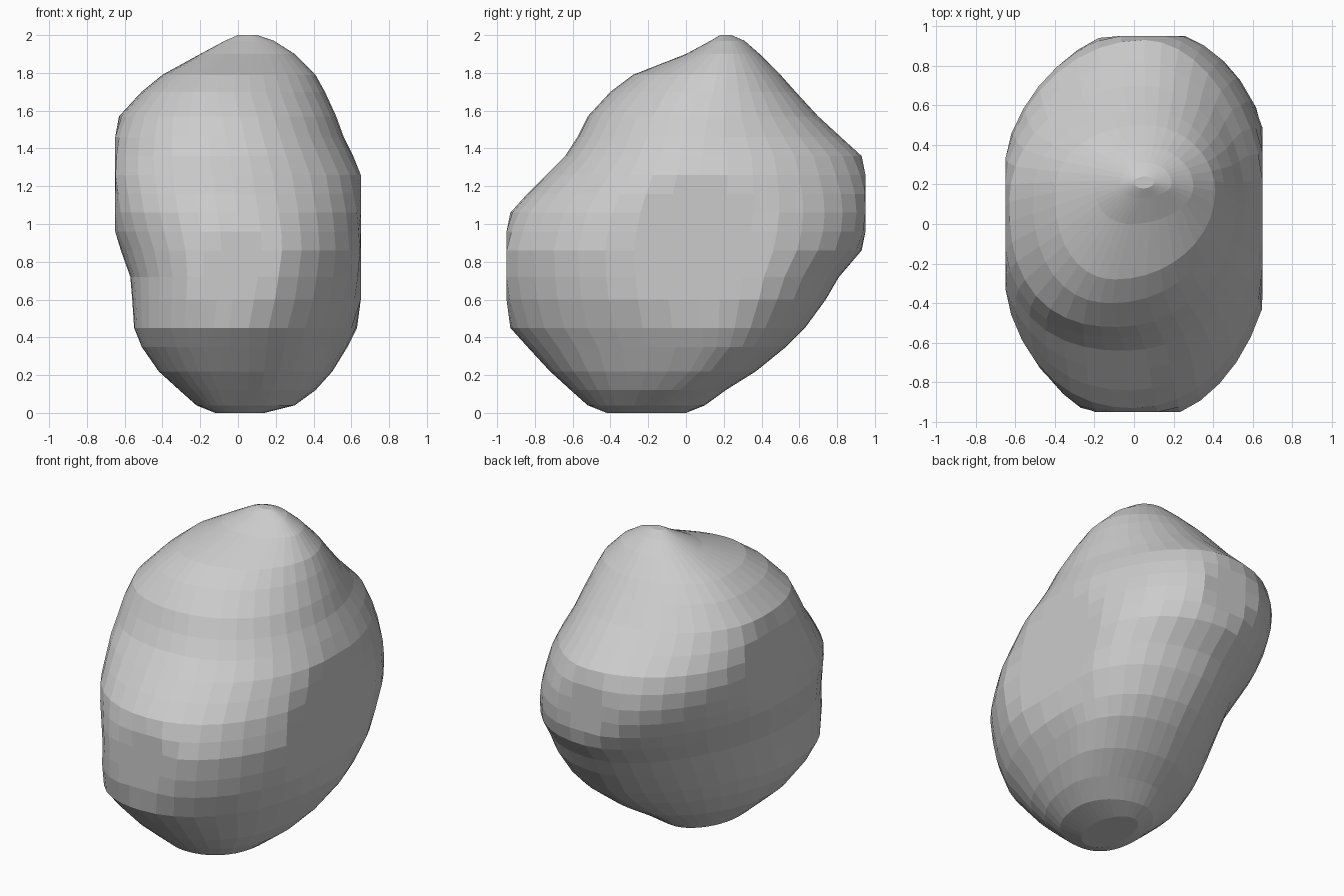
import bpy, bmesh, math

if "Cube" in bpy.data.objects:
    bpy.data.objects.remove(bpy.data.objects["Cube"])

# Slices of the boulder: z, left x, right x, front y, back y
# (values past the bounding box are clamped, giving the flat worn faces)
SLICES = [
    (0.00, -.12, .14, -.42, .00), (0.04, -.22, .30, -.52, .10),
    (0.12, -.31, .41, -.61, .21), (0.22, -.42, .50, -.72, .37),
    (0.35, -.51, .58, -.84, .53), (0.45, -.55, .63, -.93, .63),
    (0.60, -.56, .69, -.98, .74), (0.72, -.57, .71, -1.0, .81),
    (0.86, -.62, .72, -1.0, .93), (0.96, -.66, .71, -.97, .97),
    (1.06, -.68, .70, -.93, .99), (1.16, -.69, .68, -.84, .99),
    (1.26, -.70, .66, -.74, .97), (1.36, -.69, .61, -.64, .93),
    (1.46, -.67, .56, -.575, .82), (1.57, -.63, .52, -.52, .70),
    (1.70, -.51, .46, -.40, .58), (1.79, -.40, .41, -.28, .50),
    (1.90, -.20, .30, .00, .39), (1.97, -.07, .19, .13, .31),
    (2.00, .00, .10, .18, .24),
]
# Where each slice reaches furthest: (z, x) for front/back, (z, y) for left/right
FRONT_X = [(0, 0), (.45, -.05), (.9, .02), (1.4, -.05), (1.75, -.12), (2, .05)]
BACK_X = [(0, 0), (.4, .12), (1.1, .05), (2, .06)]
LEFT_Y = [(0, -.22), (.5, -.33), (1.2, .02), (2, .21)]
RIGHT_Y = [(0, -.2), (.3, .1), (.85, .05), (1.5, .1), (2, .21)]
# Fullness (superellipse exponent) of each corner by height
FULL = [
    [(0, 2), (.4, 2.3), (.7, 2.35), (1, 2.2), (1.3, 1.9), (2, 2)],  # back right
    [(0, 1.9), (.4, 1.65), (.8, 1.75), (1.2, 2), (2, 2.1)],         # back left
    [(0, 2.5), (.4, 2.3), (.9, 2.1), (1.5, 2.5), (2, 2)],           # front left
    [(0, 2.2), (.2, 2.2), (.7, 2.03), (1.3, 2.1), (2, 1.9)],        # front right
]
STEPS = 10  # points per quarter


def lerp(curve, z):
    for (z0, a), (z1, b) in zip(curve, curve[1:]):
        if z <= z1:
            return a + (b - a) * (z - z0) / (z1 - z0)
    return curve[-1][1]


def clamp(v, m):
    return max(-m, min(m, v))


def ring(z, xl, xr, yf, yb):
    """Four superelliptical quarters joined at the slice's extreme points."""
    fx, bx = lerp(FRONT_X, z), lerp(BACK_X, z)
    ly, ry = lerp(LEFT_Y, z), lerp(RIGHT_Y, z)
    quarters = [(bx, ry, xr, yb), (bx, ly, xl, yb), (fx, ly, xl, yf), (fx, ry, xr, yf)]
    pts = []
    for q, (cx, cy, ex, ey) in enumerate(quarters):
        e = lerp(FULL[q], z)
        for i in range(STEPS):
            t = math.pi / 2 * i / STEPS
            if q % 2:
                t = math.pi / 2 - t
            c, s = abs(math.cos(t)), abs(math.sin(t))
            r = (c ** e + s ** e) ** (-1 / e)
            pts.append((clamp(cx + (ex - cx) * c * r, .65),
                        clamp(cy + (ey - cy) * s * r, .95), z))
    return pts


# Boulder: skin the rings and close both ends
bm = bmesh.new()
rings = [[bm.verts.new(p) for p in ring(*s)] for s in SLICES]
n = STEPS * 4
for lo, hi in zip(rings, rings[1:]):
    for i in range(n):
        j = (i + 1) % n
        bm.faces.new((lo[i], lo[j], hi[j], hi[i]))
bm.faces.new(rings[0][::-1])
bm.faces.new(rings[-1])
bmesh.ops.recalc_face_normals(bm, faces=bm.faces)
mesh = bpy.data.meshes.new("boulder")
bm.to_mesh(mesh)
bm.free()
boulder = bpy.data.objects.new("boulder", mesh)
bpy.context.collection.objects.link(boulder)
